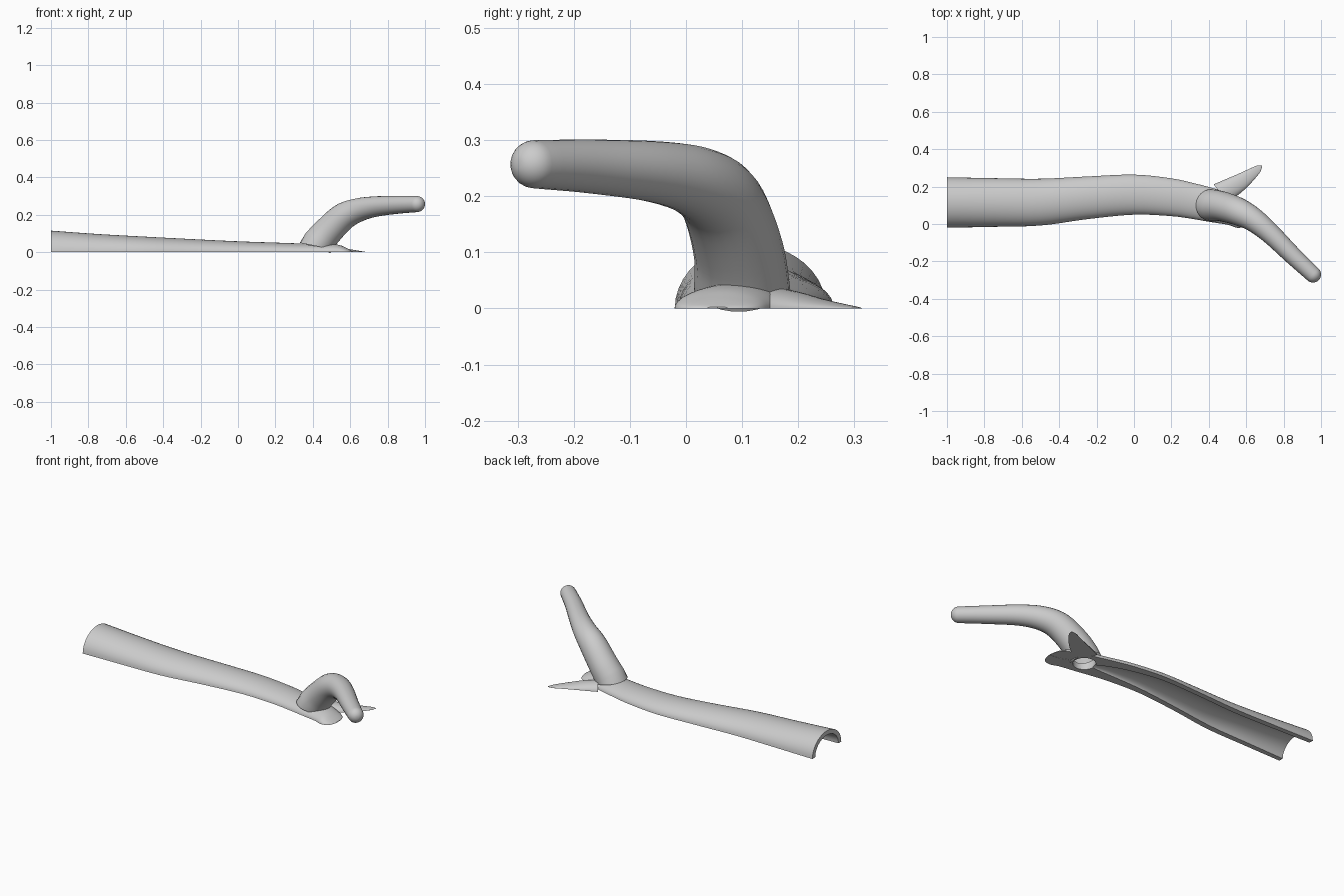
import bpy, bmesh
from math import pi, sin, cos, radians
from mathutils import Vector

if "Cube" in bpy.data.objects:
    bpy.data.objects.remove(bpy.data.objects["Cube"])

grey = bpy.data.materials.new("plain grey")
grey.use_nodes = True
grey.diffuse_color = (0.6, 0.6, 0.6, 1)
grey.node_tree.nodes["Principled BSDF"].inputs["Base Color"].default_value = (0.6, 0.6, 0.6, 1)


def smooth_stations(stations, steps):
    """Catmull-Rom interpolation through rows of any length."""
    rows = [Vector(s) for s in stations]
    rows = [rows[0] * 2 - rows[1]] + rows + [rows[-1] * 2 - rows[-2]]
    out = []
    for a, b, c, d in zip(rows, rows[1:], rows[2:], rows[3:]):
        for i in range(steps):
            t = i / steps
            out.append((b * 2 + (c - a) * t + (a * 2 - b * 5 + c * 4 - d) * t ** 2
                        + (b * 3 - a - c * 3 + d) * t ** 3) / 2)
    return out + [rows[-2]]


def loft(name, rings, cap_start=True, cap_end=True):
    """Skin closed rings of points into one object."""
    bm = bmesh.new()
    loops = [[bm.verts.new(p) for p in ring] for ring in rings]
    for a, b in zip(loops, loops[1:]):
        for i in range(len(a)):
            j = (i + 1) % len(a)
            bm.faces.new((a[i], a[j], b[j], b[i]))
    if cap_start:
        bm.faces.new(loops[0][::-1])
    if cap_end:
        bm.faces.new(loops[-1])
    bmesh.ops.recalc_face_normals(bm, faces=bm.faces)
    mesh = bpy.data.meshes.new(name)
    bm.to_mesh(mesh)
    bm.free()
    mesh.materials.append(grey)
    obj = bpy.data.objects.new(name, mesh)
    bpy.context.collection.objects.link(obj)
    return obj


def finish(obj):
    bpy.ops.object.select_all(action='DESELECT')
    obj.select_set(True)
    bpy.context.view_layer.objects.active = obj
    for mod in list(obj.modifiers):
        bpy.ops.object.modifier_apply(modifier=mod.name)
    bpy.ops.object.shade_smooth_by_angle(angle=radians(40))


ARC = [pi * i / 20 for i in range(21)]

# Stem: arched trough that closes into a flat rounded toe
# x, centre y, half width, height, channel half width, channel height
stem_stations = [
    (-1.0, .115, .135, .115, .108, .09),
    (-.75, .115, .13, .097, .1, .074),
    (-.5, .117, .125, .083, .093, .06),
    (-.25, .14, .114, .07, .084, .047),
    (0, .157, .107, .058, .072, .035),
    (.2, .143, .101, .051, .05, .024),
    (.32, .122, .096, .047, .028, .014),
    (.4, .105, .093, .046, .004, .003),
    (.5, .083, .087, .044, .002, .001),
    (.55, .065, .085, .036, .002, .001),
    (.585, .059, .074, .02, .002, .001),
    (.605, .057, .052, .009, .002, .001),
    (.615, .056, .02, .003, .001, .001),
]
rings = []
for x, y, w, h, iw, ih in smooth_stations(stem_stations, 4):
    outer = [(x, y + w * cos(a), h * sin(a)) for a in ARC]
    inner = [(x, y - iw * cos(a), ih * sin(a)) for a in ARC]
    rings.append(outer + inner)
stem = loft("stem", rings)

# Round opening under the branch
bpy.ops.mesh.primitive_cylinder_add(vertices=32, radius=.06, depth=.3, location=(.42, .1, 0))
cutter = bpy.context.object
cutter.name = "opening_cutter"
cutter.hide_render = True
cut = stem.modifiers.new("opening", 'BOOLEAN')
cut.operation = 'DIFFERENCE'
cut.solver = 'EXACT'
cut.object = cutter
finish(stem)
bpy.data.objects.remove(cutter)

# Side leaf: thin pointed fork on the ground
leaf_stations = [
    (.46, .165, .058, .036),
    (.52, .195, .054, .029),
    (.58, .232, .043, .018),
    (.635, .272, .029, .009),
    (.665, .296, .019, .004),
    (.683, .311, .004, .001),
]
side = Vector((-.58, .81, 0))
rings = []
for x, y, w, h in smooth_stations(leaf_stations, 4):
    rings.append([Vector((x, y, h * sin(a))) + side * w * cos(a) for a in ARC])
finish(loft("side_leaf", rings))

# Branch: bent tapering tube, open at the root, with a round tip
branch_stations = [
    (.415, .1, .033, .086),
    (.475, .093, .105, .08),
    (.56, .065, .187, .074),
    (.64, .022, .224, .064),
    (.73, -.052, .243, .055),
    (.85, -.17, .253, .048),
    (.957, -.27, .257, .043),
]
path = smooth_stations(branch_stations, 5)
points = [Vector(p[:3]) for p in path]
radii = [p[3] for p in path]
tip_dir = (points[-1] - points[-2]).normalized()
for i in range(1, 8):
    a = pi / 2 * i / 8
    points.append(Vector(path[-1][:3]) + tip_dir * .043 * sin(a))
    radii.append(.043 * cos(a))
rings = []
for i, (p, r) in enumerate(zip(points, radii)):
    t = (points[min(i + 1, len(points) - 1)] - points[max(i - 1, 0)]).normalized()
    if i == 0:
        t = Vector((.2, 0, 1)).normalized()
    u = Vector((.5, .8, 0))
    u = (u - t * u.dot(t)).normalized()
    v = t.cross(u)
    rings.append([p + (u * cos(k * pi / 12) + v * sin(k * pi / 12)) * r for k in range(24)])
finish(loft("branch", rings, cap_start=False))
